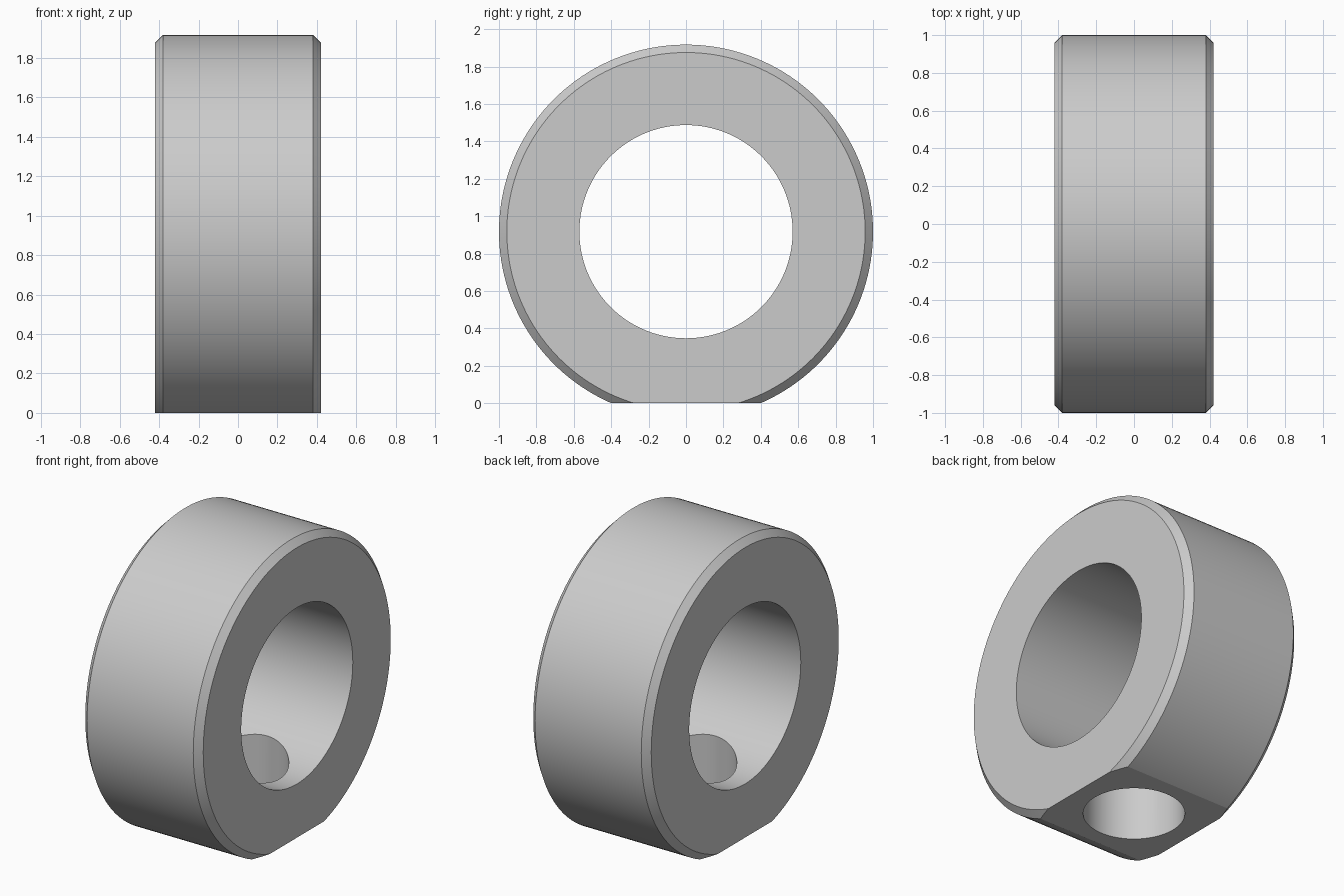
import bpy, bmesh
from math import radians, pi
from mathutils import Vector, Matrix

if "Cube" in bpy.data.objects:
    bpy.data.objects.remove(bpy.data.objects["Cube"])

CENTRE_Z, R_OUT, R_BORE = 0.917, 1.0, 0.57
HALF_W, CHAMFER, R_HOLE = 0.422, 0.042, 0.298


def lathe_x(name, profile, z, steps):
    """Spin a closed (x, radius) profile around the x axis at height z."""
    bm = bmesh.new()
    verts = [bm.verts.new((x, 0, r)) for x, r in profile]
    edges = [bm.edges.new((verts[i - 1], verts[i])) for i in range(len(verts))]
    bmesh.ops.spin(bm, geom=verts + edges, cent=(0, 0, 0), axis=(1, 0, 0),
                   angle=2 * pi, steps=steps)
    bmesh.ops.remove_doubles(bm, verts=bm.verts, dist=1e-5)
    bmesh.ops.recalc_face_normals(bm, faces=bm.faces)
    mesh = bpy.data.meshes.new(name)
    bm.to_mesh(mesh)
    bm.free()
    obj = bpy.data.objects.new(name, mesh)
    bpy.context.collection.objects.link(obj)
    obj.location.z = z
    return obj


def cut(target, cutter):
    """Subtract the cutter from the target and remove it."""
    cutter.hide_render = True
    mod = target.modifiers.new("cut", 'BOOLEAN')
    mod.operation, mod.solver, mod.object = 'DIFFERENCE', 'EXACT', cutter
    bpy.context.view_layer.objects.active = target
    bpy.ops.object.modifier_apply(modifier=mod.name)
    bpy.data.objects.remove(cutter, do_unlink=True)


# Chamfered ring with a through bore
inner = HALF_W - CHAMFER
ring = lathe_x("collar_ring", [
    (-HALF_W, R_BORE), (-HALF_W, R_OUT - CHAMFER), (-inner, R_OUT),
    (inner, R_OUT), (HALF_W, R_OUT - CHAMFER), (HALF_W, R_BORE)],
    CENTRE_Z, 160)

# Flat foot at the bottom
bpy.ops.mesh.primitive_cube_add(size=2, location=(0, 0, -1))
cut(ring, bpy.context.object)

# Screw hole from the flat up into the bore
bpy.ops.mesh.primitive_cylinder_add(vertices=96, radius=R_HOLE, depth=1.2,
                                    location=(0, 0, 0.2))
cut(ring, bpy.context.object)

# Smooth curved walls, crisp edges
bpy.ops.object.select_all(action='DESELECT')
ring.select_set(True)
bpy.context.view_layer.objects.active = ring
bpy.ops.object.shade_smooth_by_angle(angle=radians(15))
